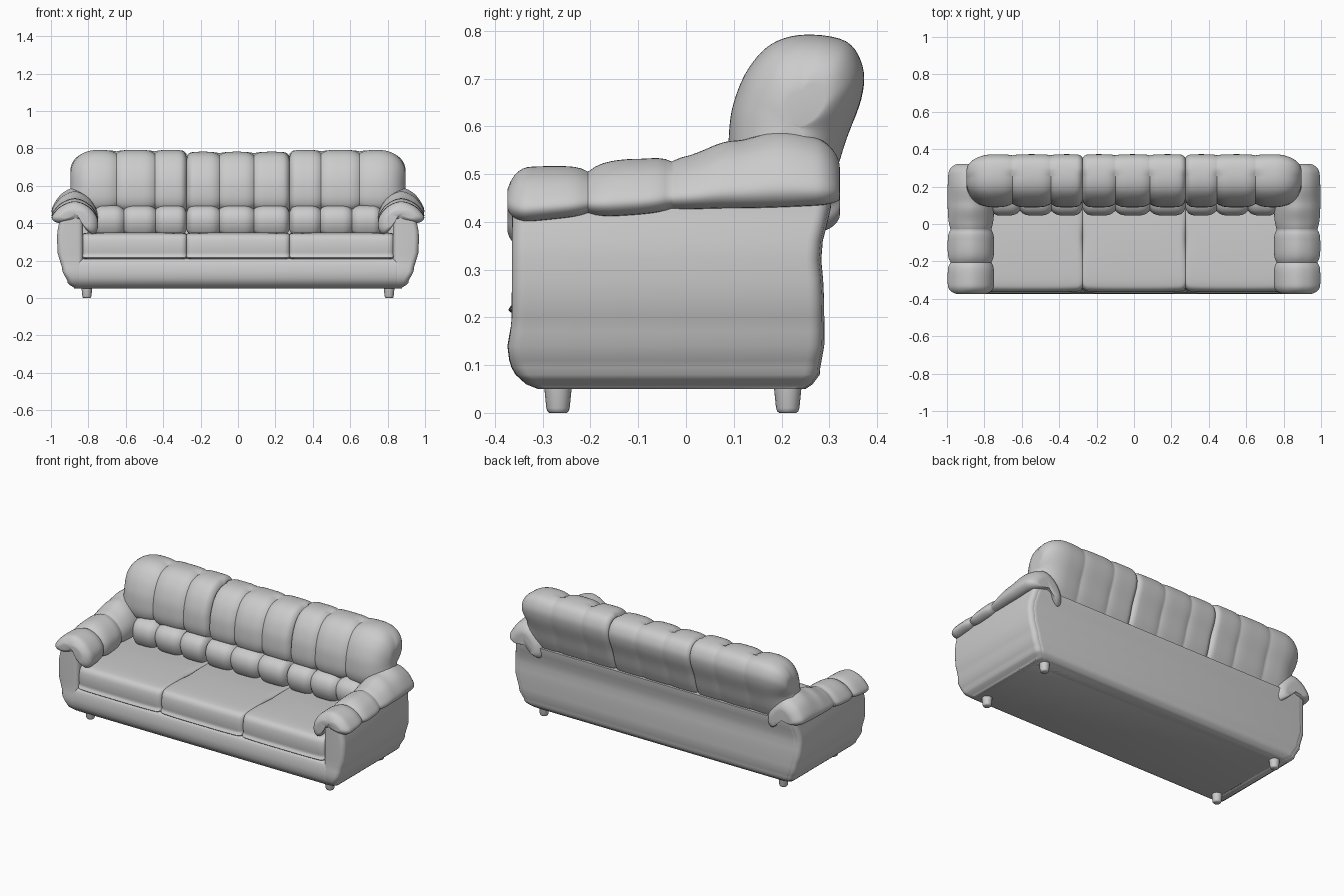
import bpy, bmesh
from math import sqrt, cos, sin, pi
from mathutils import Vector

if "Cube" in bpy.data.objects:
    bpy.data.objects.remove(bpy.data.objects["Cube"])


def finish(name, rings, mirror=False):
    """Skin a stack of equal-sized rings, cap both ends, shade smooth."""
    bm = bmesh.new()
    vs = [[bm.verts.new(p) for p in r] for r in rings]
    n = len(vs[0])
    for a, b in zip(vs, vs[1:]):
        for i in range(n):
            j = (i + 1) % n
            bm.faces.new((a[i], a[j], b[j], b[i]))
    bm.faces.new(vs[0])
    bm.faces.new(vs[-1])
    bmesh.ops.recalc_face_normals(bm, faces=bm.faces)
    me = bpy.data.meshes.new(name)
    bm.to_mesh(me)
    bm.free()
    ob = bpy.data.objects.new(name, me)
    bpy.context.collection.objects.link(ob)
    bpy.ops.object.select_all(action='DESELECT')
    bpy.context.view_layer.objects.active = ob
    ob.select_set(True)
    bpy.ops.object.shade_smooth_by_angle(angle=0.9)
    if mirror:
        ob.modifiers.new("Mirror", 'MIRROR')
    return ob


def smooth_loop(pts, k=5):
    """Closed Catmull-Rom curve through 2D points."""
    out, n = [], len(pts)
    for i in range(n):
        a, b, c, d = (Vector(pts[(i + o) % n]) for o in (-1, 0, 1, 2))
        for s in range(k):
            t = s / k
            out.append(0.5 * (2 * b + (c - a) * t + (2 * a - 5 * b + 4 * c - d) * t * t
                              + (3 * b - a - 3 * c + d) * t ** 3))
    return out


def lerp_keys(keys, v):
    for (a, fa), (b, fb) in zip(keys, keys[1:]):
        if v <= b:
            t = max(0, (v - a) / (b - a))
            t = t * t * (3 - 2 * t)
            return fa + (fb - fa) * t
    return keys[-1][1]


def end_round(s, length, depth):
    u = 1 - min(max(s, 0) / length, 1)
    return depth * (1 - sqrt(max(0, 1 - u * u)))


def puffy(name, profile, centre, lobes, depth, ends, place, n=64, warp=None,
          back=1.0, mirror=False):
    """Sweep a profile between lobe edges, pinching it in at each edge."""
    loop, c = smooth_loop(profile), Vector(centre)
    a, b = lobes[0], lobes[-1]
    (ra, da), (rb, db) = ends
    rings = []
    stations = sorted({round(a + (b - a) * (1 - cos(pi * i / n)) / 2, 5) for i in range(n + 1)}
                      | set(lobes))
    for s in stations:
        pinch = 0
        for lo, hi in zip(lobes, lobes[1:]):
            if lo <= s <= hi:
                pinch = depth * abs(2 * (s - lo) / (hi - lo) - 1) ** 4
        tip = end_round(s - a, ra, da) + end_round(b - s, rb, db)
        ring = []
        for p in loop:
            q = warp(p, s) if warp else p
            v = q - c
            f = 1 if v.x < 0.04 else back
            ins = min(tip + pinch * f, v.length * 0.9)
            ring.append(place(c + v * (1 - ins / v.length), s))
        rings.append(ring)
    return finish(name, rings, mirror)


def rounded_rect(x0, x1, y0, y1, z, r, k=6):
    pts = []
    for cx, cy, q in ((x1 - r, y1 - r, 0), (x0 + r, y1 - r, 1),
                      (x0 + r, y0 + r, 2), (x1 - r, y0 + r, 3)):
        for i in range(k + 1):
            t = (q + i / k) * pi / 2
            pts.append((cx + r * cos(t), cy + r * sin(t), z))
    return pts


# Body silhouettes by height: outer half width, front y, back y
WIDTH = [(.05, .875), (.08, .91), (.15, .94), (.25, .965), (.33, .968), (.45, .95)]
FRONT = [(.05, -.31), (.06, -.335), (.08, -.357), (.105, -.37), (.14, -.374), (.19, -.366), (.45, -.365)]
BACK = [(.05, .25), (.06, .265), (.08, .28), (.15, .29), (.25, .289), (.33, .283), (.45, .305)]
W = lambda z: lerp_keys(WIDTH, z)
F = lambda z: lerp_keys(FRONT, z)
B = lambda z: lerp_keys(BACK, z)
levels = [.05, .055, .06, .07, .08, .095, .11, .14, .17, .2, .24, .28, .32, .36, .4, .43, .45]

# Base with bulging front rail
base = [rounded_rect(-.87, .87, F(z), B(z) - .01, z, .03) for z in levels if z < .19]
for z, d in ((.19, .001), (.2, .006), (.207, .014), (.21, .03)):
    base.append(rounded_rect(-.87, .87, F(z) + d, B(z) - .01, z, .03))
finish("base_rail", base)

# Arm side panels
finish("arm_panel", [rounded_rect(.828, W(z), F(z) + .001, B(z) - .004, z, .022 if z < .06 else .028)
                     for z in levels], True)

# Rear panel
finish("back_panel", [rounded_rect(-W(z) + .012, W(z) - .012, .17, B(z), z, .035)
                      for z in levels])

# Arm rolls: three puffs running front to back, rising at the rear
TOP = [(-.372, .515), (-.26, .517), (-.1, .532), (0, .545), (.1, .57), (.2, .59), (.32, .575)]
LOW = [(-.372, 0), (-.2, .012), (.1, .03), (.32, .035)]
arm = [(.75, .37), (.755, .43), (.80, .487), (.87, .515), (.94, .493), (.985, .45),
       (.995, .42), (.965, .40), (.90, .40), (.83, .40), (.81, .36), (.775, .34)]


def arm_warp(p, y):
    low = lerp_keys(LOW, y)
    if p.y < .40:
        return Vector((p.x, p.y + low))
    return Vector((p.x, .40 + low + (p.y - .40) * (lerp_keys(TOP, y) - .40 - low) / .115))


puffy("arm_roll", arm, (.87, .455), [-.374, -.205, -.03, .322], .016,
      ((.045, .04), (.05, .045)), lambda p, s: (p.x, s, p.y), warp=arm_warp, mirror=True)

# Cushion profiles in (y, z)
seat = [(-.35, .207), (-.362, .235), (-.364, .29), (-.352, .33), (-.315, .346), (-.2, .351),
        (-.05, .35), (.1, .342), (.2, .335), (.21, .27), (.2, .207), (-.1, .203)]
lower = [(.085, .335), (.055, .37), (.045, .42), (.06, .465), (.10, .492), (.17, .50),
         (.25, .48), (.26, .40), (.25, .34), (.17, .325)]
upper = [(.115, .475), (.092, .52), (.09, .585), (.10, .65), (.13, .72), (.18, .773), (.25, .792),
         (.335, .778), (.37, .725), (.367, .66), (.335, .57), (.305, .48), (.27, .43), (.18, .44)]
across = lambda p, s: (s, p.x, p.y)
inner = (.03, .02)

# Seat cushions
puffy("seat_middle", seat, (-.08, .28), [-.275, .275], .006, (inner, inner), across)
puffy("seat_side", seat, (-.08, .28), [.275, .832], .006, (inner, inner), across, mirror=True)

# Lower back cushions
puffy("lumbar_middle", lower, (.16, .41), [-.275, -.1, .085, .275], .026,
      (inner, inner), across, back=.3)
puffy("lumbar_side", lower, (.16, .41), [.275, .44, .61, .78], .026,
      (inner, (.06, .05)), across, back=.3, mirror=True)

# Upper back cushions
puffy("backrest_middle", upper, (.23, .6), [-.275, -.1, .085, .275], .02,
      (inner, inner), across, back=.35,
      warp=lambda p, s: Vector((p.x, p.y - .01 * max(0, (p.y - .6) / .19))))
puffy("backrest_side", upper, (.23, .6), [.275, .445, .65, .895], .02,
      (inner, (.15, .10)), across, back=.35, mirror=True)

# Tapered feet
for y, label in ((-.268, "front_leg"), (.213, "rear_leg")):
    stack = [[(.808 + r * cos(i * pi / 8), y + r * sin(i * pi / 8), z) for i in range(16)]
             for z, r in ((0, .018), (.003, .022), (.01, .0245), (.065, .03))]
    finish(label, stack, True)
